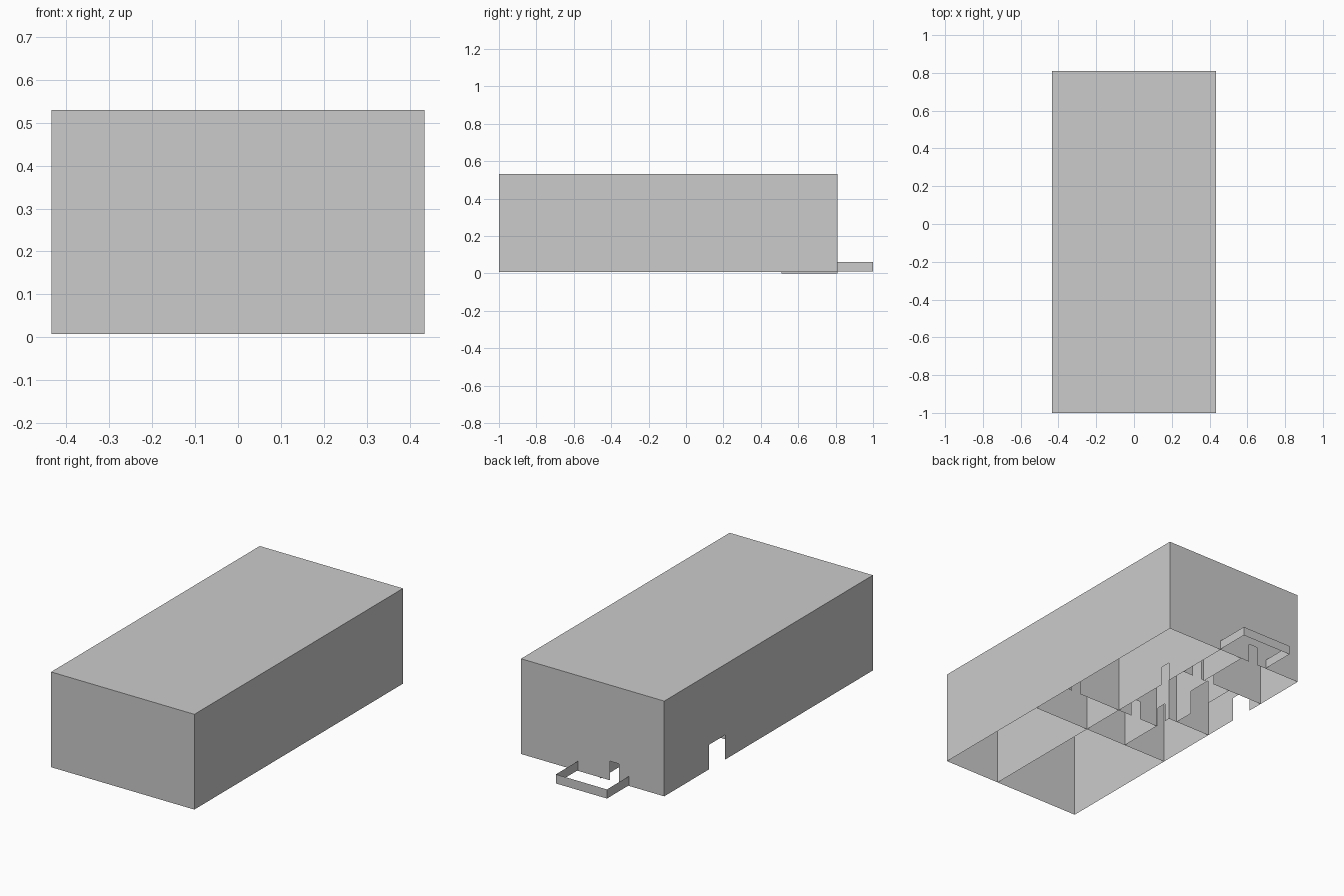
import bpy

if "Cube" in bpy.data.objects:
    bpy.data.objects.remove(bpy.data.objects["Cube"])

Z0, Z1 = 0.007, 0.53   # wall foot and roof height


def sheet(name, polys):
    verts, faces = [], []
    for p in polys:
        faces.append(list(range(len(verts), len(verts) + len(p))))
        verts += p
    me = bpy.data.meshes.new(name)
    me.from_pydata(verts, [], faces)
    me.update()
    ob = bpy.data.objects.new(name, me)
    bpy.context.collection.objects.link(ob)
    return ob


def wall(name, axis, pos, a, b, doors=(), z0=Z0, z1=Z1):
    """Thin wall at axis=pos running from a to b; doors are (start, end, head height)."""
    prof = [(a, z1), (a, z0)]
    for s, e, h in sorted(doors):
        prof += [(s, z0), (s, z0 + h), (e, z0 + h), (e, z0)]
    prof += [(b, z0), (b, z1)]
    pts = [(pos, t, z) if axis == 'x' else (t, pos, z) for t, z in prof]
    return sheet(name, [pts])


X, YF, YB = 0.435, -1.0, 0.81
D = 0.105              # inner door height

# Outer shell
sheet("roof", [[(-X, YF, Z1), (X, YF, Z1), (X, YB, Z1), (-X, YB, Z1)]])
wall("front_wall", 'y', YF, -X, X)
wall("back_wall", 'y', YB, -X, X, [(-0.16, -0.105, D)])
wall("right_wall", 'x', X, YF, YB)
wall("left_wall", 'x', -X, YF, YB, [(0.285, 0.42, 0.135)])

# Long inner walls
wall("spine_wall", 'x', 0.09, YF, YB, [(0.33, 0.39, D)])
wall("hall_front_wall", 'y', -0.275, -X, X)
wall("middle_wall", 'y', -0.016, -0.168, X, [(-0.055, 0.005, D), (0.355, 0.41, D)])

# Small rooms on the left
wall("store_wall", 'x', -0.168, -0.275, 0.085, [(-0.005, 0.05, D)])
wall("store_back_wall", 'y', 0.085, -X, -0.168)
wall("entry_wall", 'x', -0.22, 0.085, 0.51, [(0.20, 0.34, 0.135)])

# Rear rooms
wall("rear_rooms_wall", 'y', 0.51, -X, 0.09, [(-0.115, -0.06, D), (-0.03, 0.025, D)])
wall("rear_partition", 'x', -0.045, 0.51, YB, z0=0.0)

# Balcony rail on three sides
wall("balcony_rail_back", 'y', 1.0, -0.22, 0.09, z0=0.01, z1=0.06)
for side, x in (("left", -0.22), ("right", 0.09)):
    wall("balcony_rail_" + side, 'x', x, YB, 1.0, z0=0.01, z1=0.06)
